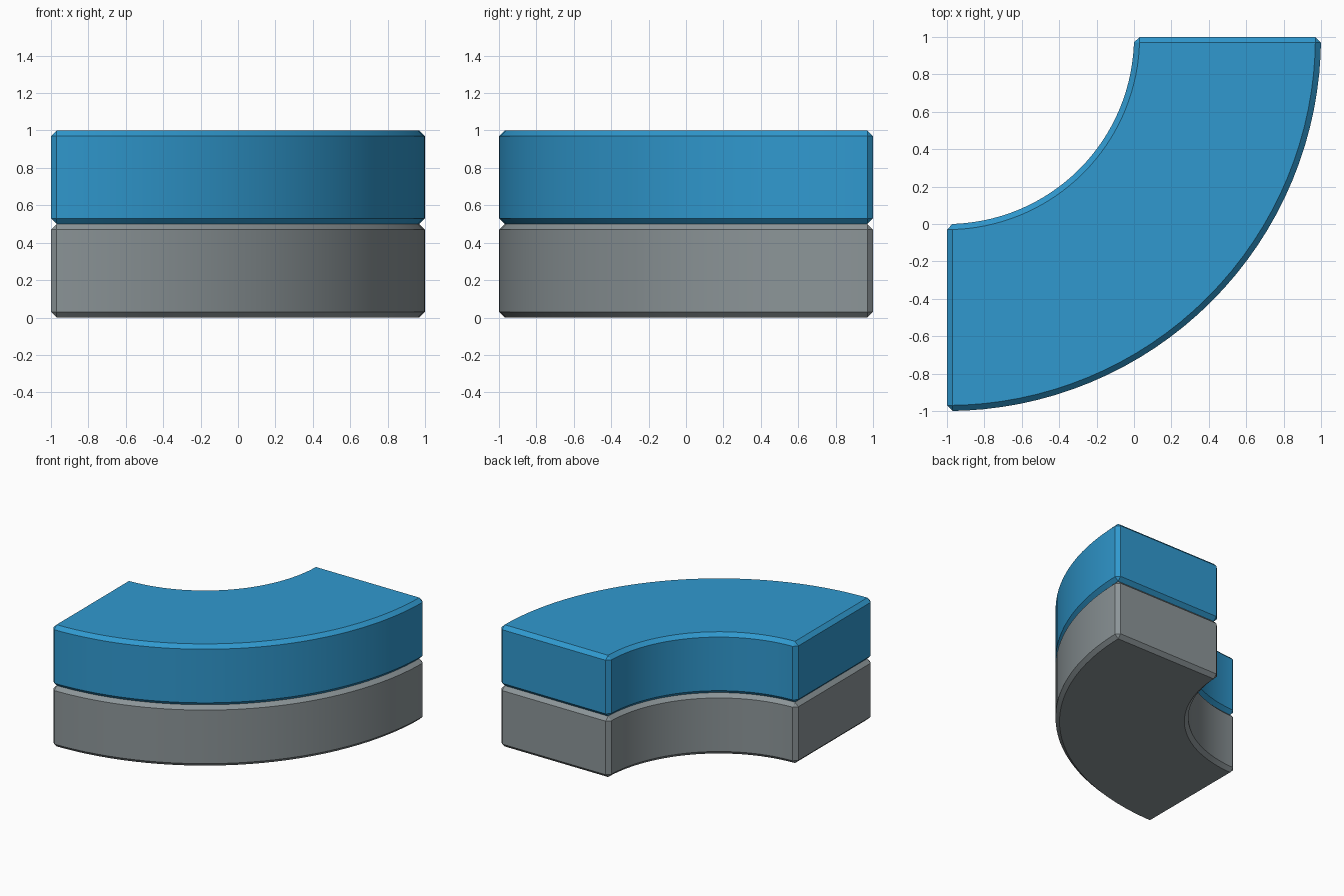
import bpy, bmesh, math

if "Cube" in bpy.data.objects:
    bpy.data.objects.remove(bpy.data.objects["Cube"])

SEGMENTS = 32
CENTRE = (-1.0, 1.0)
INNER, OUTER = 1.0, 2.0
CHAMFER = 0.03


def srgb(r, g, b):
    lin = [((c / 255 + 0.055) / 1.055) ** 2.4 for c in (r, g, b)]
    return (*lin, 1.0)


def material(name, colour):
    mat = bpy.data.materials.new(name)
    mat.diffuse_color = colour
    mat.use_nodes = True
    mat.node_tree.nodes["Principled BSDF"].inputs["Base Color"].default_value = mat.diffuse_color
    return mat


def arc(radius):
    pts = []
    for i in range(SEGMENTS + 1):
        a = math.radians(-90 + 90 * i / SEGMENTS)
        pts.append((CENTRE[0] + radius * math.cos(a), CENTRE[1] + radius * math.sin(a)))
    return pts


def curved_slab(name, z0, z1, mat):
    """Quarter-ring slab with every sharp edge chamfered."""
    bm = bmesh.new()
    outline = arc(OUTER) + arc(INNER)[::-1]
    face = bm.faces.new([bm.verts.new((x, y, z0)) for x, y in outline])
    top = bmesh.ops.extrude_face_region(bm, geom=[face], use_keep_orig=True)["geom"]
    bmesh.ops.translate(bm, vec=(0, 0, z1 - z0),
                        verts=[v for v in top if isinstance(v, bmesh.types.BMVert)])
    bmesh.ops.recalc_face_normals(bm, faces=bm.faces)
    sharp = [e for e in bm.edges if e.calc_face_angle(0) > math.radians(40)]
    bmesh.ops.bevel(bm, geom=sharp, offset=CHAMFER, offset_type='OFFSET',
                    segments=1, profile=0.5, affect='EDGES', clamp_overlap=True)
    mesh = bpy.data.meshes.new(name)
    bm.to_mesh(mesh)
    bm.free()
    mesh.materials.append(mat)
    obj = bpy.data.objects.new(name, mesh)
    bpy.context.collection.objects.link(obj)
    bpy.ops.object.select_all(action='DESELECT')
    obj.select_set(True)
    bpy.context.view_layer.objects.active = obj
    bpy.ops.object.shade_smooth_by_angle(angle=math.radians(20))
    return obj


# Grey lower layer and blue upper layer
curved_slab("lower_slab", 0.0, 0.5, material("grey", srgb(140, 149, 152)))
curved_slab("upper_slab", 0.5, 1.0, material("blue", srgb(48, 153, 207)))
